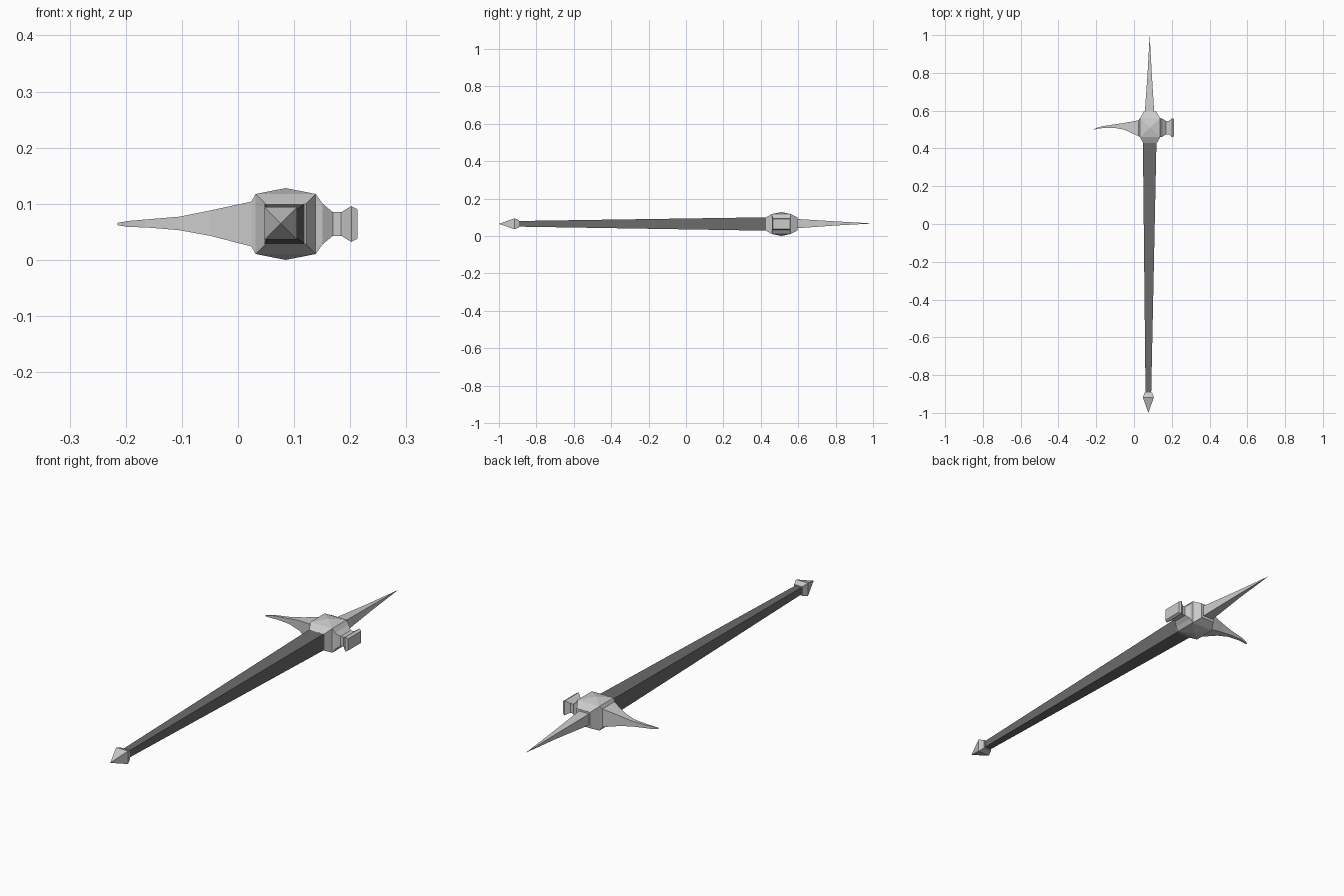
import bpy, bmesh

if "Cube" in bpy.data.objects:
    bpy.data.objects.remove(bpy.data.objects["Cube"])

CX, CY, CZ = 0.085, 0.51, 0.065   # centre of the hammer head


def loft(name, axis, sections, mat=None):
    """Four-sided loft along an axis. Section: (position, centre_a, centre_b, half_a, half_b),
    where a and b are the remaining axes in x, y, z order."""
    bm = bmesh.new()
    others = [i for i in range(3) if i != axis]
    rings = []
    for pos, ca, cb, ha, hb in sections:
        ring = []
        for sa, sb in ((-1, -1), (1, -1), (1, 1), (-1, 1)):
            co = [0, 0, 0]
            co[axis] = pos
            co[others[0]] = ca + sa * ha
            co[others[1]] = cb + sb * hb
            ring.append(bm.verts.new(co))
        rings.append(ring)
    for r, s in zip(rings, rings[1:]):
        for i in range(4):
            j = (i + 1) % 4
            bm.faces.new((r[i], r[j], s[j], s[i]))
    bm.faces.new(rings[0])
    bm.faces.new(rings[-1])
    bmesh.ops.remove_doubles(bm, verts=bm.verts, dist=1e-5)
    bmesh.ops.recalc_face_normals(bm, faces=bm.faces)
    mesh = bpy.data.meshes.new(name)
    bm.to_mesh(mesh)
    bm.free()
    if mat:
        mesh.materials.append(mat)
    obj = bpy.data.objects.new(name, mesh)
    bpy.context.collection.objects.link(obj)
    return obj


dark = bpy.data.materials.new("dark_handle")
dark.diffuse_color = (0.15, 0.15, 0.15, 1)
dark.use_nodes = True
dark.node_tree.nodes["Principled BSDF"].inputs["Base Color"].default_value = dark.diffuse_color

# Tapered square handle
loft("handle", 1, [(-0.90, 0.076, 0.066, 0.015, 0.015),
                   (0.44, 0.083, CZ, 0.036, 0.036)], dark)

# Pointed pommel
loft("pommel", 1, [(-0.892, 0.076, 0.066, 0.020, 0.020),
                   (-0.918, 0.076, 0.066, 0.029, 0.029),
                   (-1.0, 0.076, 0.066, 0, 0)])

# Head block, narrowing to the front and back
loft("head", 1, [(0.428, CX, CZ, 0.036, 0.036),
                 (0.46, CX, CZ, 0.0535, 0.0535),
                 (0.56, CX, CZ, 0.0535, 0.0535),
                 (0.595, CX, CZ, 0.033, 0.035)])

# Shallow pyramids above and below the head
for label, s in (("top", 1), ("bottom", -1)):
    loft("head_cap_" + label, 2, [(CZ + s * 0.0535, CX, CY, 0.0535, 0.05),
                                  (CZ + s * 0.064, CX, CY, 0, 0)])

# Straight top spike
loft("top_spike", 1, [(0.59, 0.082, 0.067, 0.025, 0.025),
                      (0.80, 0.083, 0.068, 0.011, 0.011),
                      (1.0, 0.083, 0.068, 0, 0)])

# Side cheek and curved beak
loft("beak", 0, [(0.0315, CY, CZ, 0.05, 0.0535),
                 (0.024, 0.507, CZ, 0.042, 0.040),
                 (-0.05, 0.517, 0.0665, 0.018, 0.0225),
                 (-0.105, 0.518, 0.066, 0.009, 0.012),
                 (-0.165, 0.513, 0.066, 0.005, 0.007),
                 (-0.195, 0.507, 0.065, 0.003, 0.0055),
                 (-0.215, 0.500, 0.065, 0.001, 0.002)])

# Hammer face with waisted neck
loft("hammer_face", 0, [(0.1385, CY, CZ, 0.05, 0.0535),
                        (0.151, CY, CZ, 0.048, 0.036),
                        (0.169, CY, CZ, 0.035, 0.021),
                        (0.184, CY, CZ, 0.035, 0.021),
                        (0.202, CY, CZ, 0.050, 0.032),
                        (0.213, CY, CZ, 0.046, 0.026)])

# Rest on the ground and centre
for o in bpy.context.collection.objects:
    o.location.z = -0.001
